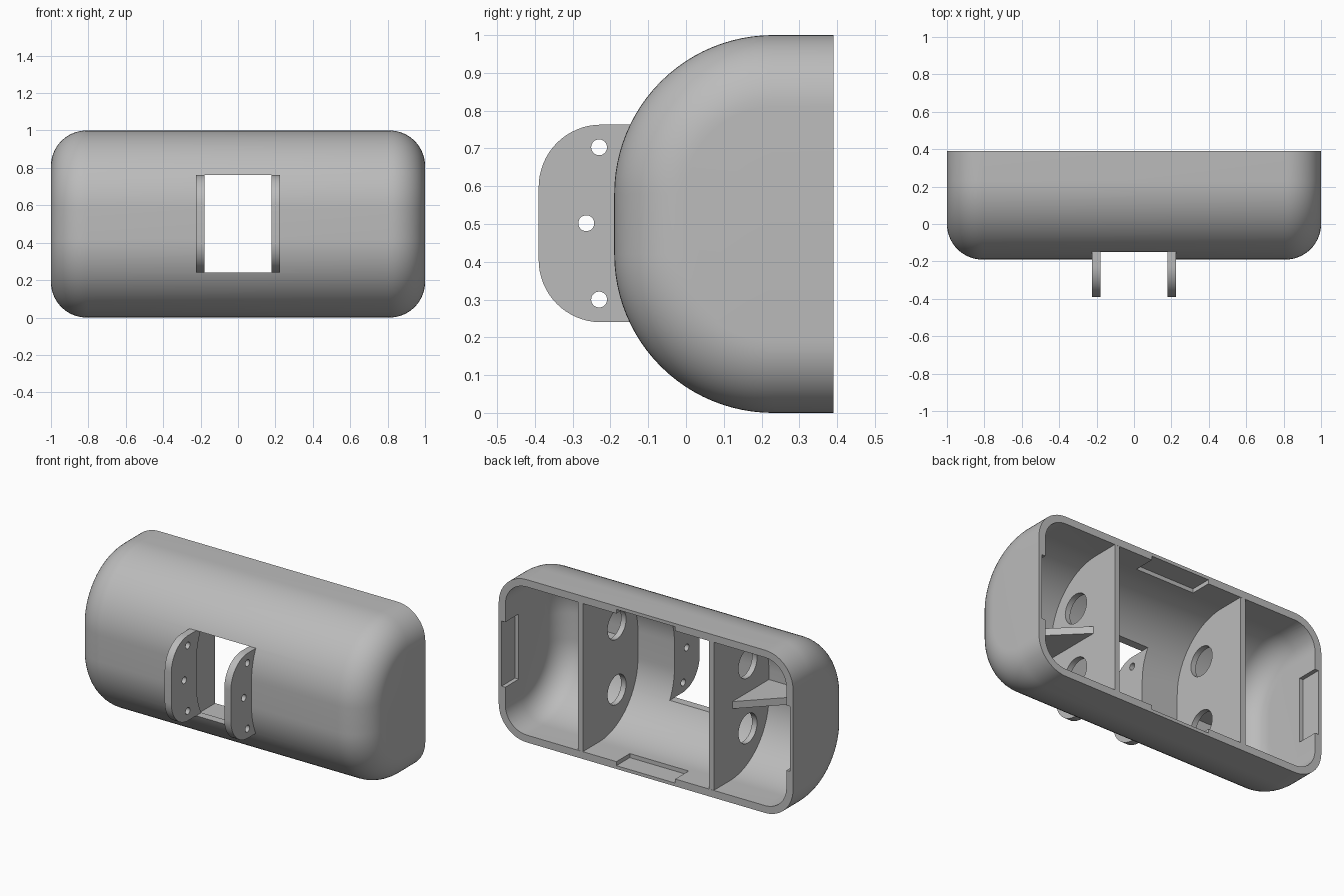
import bpy, bmesh
from math import sin, cos, pi

cube = bpy.data.objects.get("Cube")
if cube:
    bpy.data.objects.remove(cube)

BACK, WALL, ROUND, END = 0.39, 0.045, 0.42, 0.19
ARC_Y = 0.23

grey = bpy.data.materials.new("plain_grey")
grey.use_nodes = True
colour = (0.5, 0.5, 0.5, 1)
grey.diffuse_color = colour
grey.node_tree.nodes["Principled BSDF"].inputs["Base Color"].default_value = colour


def arc(cy, cz, r, start, end, n=24):
    """Points on an arc in the side plane."""
    steps = [start + (end - start) * k / n for k in range(n + 1)]
    return [(cy + r * cos(a), cz + r * sin(a)) for a in steps]


def shell_profile(inset, back):
    """D-shaped side section, open edge at the back."""
    r = ROUND - inset
    return ([(back, 1 - inset)]
            + arc(ARC_Y, 1 - ROUND, r, pi / 2, pi)
            + arc(ARC_Y, ROUND, r, pi, 1.5 * pi)
            + [(back, inset)])


def loft(name, rings):
    """Solid through matching rings of 3D points."""
    bm = bmesh.new()
    loops = [[bm.verts.new(p) for p in ring] for ring in rings]
    for a, b in zip(loops, loops[1:]):
        for i in range(len(a)):
            j = (i + 1) % len(a)
            bm.faces.new((a[i], a[j], b[j], b[i]))
    bm.faces.new(loops[0])
    bm.faces.new(loops[-1])
    bmesh.ops.recalc_face_normals(bm, faces=bm.faces)
    mesh = bpy.data.meshes.new(name)
    bm.to_mesh(mesh)
    bm.free()
    mesh.materials.append(grey)
    obj = bpy.data.objects.new(name, mesh)
    bpy.context.collection.objects.link(obj)
    return obj


def slab_x(name, outline, x0, x1):
    return loft(name, [[(x, y, z) for y, z in outline] for x in (x0, x1)])


def box(name, x0, x1, y0, y1, z0, z1):
    return slab_x(name, [(y0, z0), (y1, z0), (y1, z1), (y0, z1)], x0, x1)


def body(name, inset, back, n=14):
    """Side section swept along x with rounded ends."""
    r = END - inset
    half = [(1 - END + r * sin(a), inset + r * (1 - cos(a)))
            for a in (k * pi / 2 / n for k in range(n + 1))]
    stations = [(-x, i) for x, i in reversed(half)] + half
    return loft(name, [[(x, y, z) for y, z in shell_profile(i, back)]
                       for x, i in stations])


def cut(obj, cutters):
    for cutter in cutters:
        cutter.hide_render = True
        mod = obj.modifiers.new("cut", "BOOLEAN")
        mod.operation = "DIFFERENCE"
        mod.solver = "EXACT"
        mod.object = cutter
        bpy.context.view_layer.objects.active = obj
        bpy.ops.object.modifier_apply(modifier=mod.name)
        bpy.data.objects.remove(cutter)


def smooth(obj):
    bpy.ops.object.select_all(action="DESELECT")
    obj.select_set(True)
    bpy.context.view_layer.objects.active = obj
    bpy.ops.object.shade_smooth_by_angle(angle=0.5)


def drill(x0, x1, y, z, r):
    return slab_x("drill", arc(y, z, r, 0, 2 * pi, 32)[:-1], x0, x1)


# Hollow housing with front window and shallow catch recesses in the rim
housing = body("housing", 0, BACK)
lip, catch = WALL - 0.025, BACK - 0.13
cut(housing, [
    body("cavity", WALL, 0.6),
    box("window", -0.18, 0.18, -0.4, 0.1, 0.24, 0.763),
    box("end_catches", -1 + lip, 1 - lip, catch, 0.6, 0.3, 0.7),
    box("edge_catches", -0.2, 0.2, catch, 0.6, lip, 1 - lip),
])
smooth(housing)

for side, label in ((1, "left"), (-1, "right")):
    # Partition wall with two round openings
    partition = slab_x(label + "_partition", shell_profile(0.03, BACK - 0.001),
                       side * 0.428, side * 0.462)
    cut(partition, [drill(side * 0.35, side * 0.55, 0.06, z, 0.09)
                    for z in (0.3, 0.7)])
    smooth(partition)

    # Triangular gusset bracing the partition against the front
    corners = [(0.45, 0.222), (0.45, -0.16), (0.832, -0.16)]
    loft(label + "_gusset", [[(side * x, y, z) for x, y in corners]
                             for z in (0.478, 0.522)])

    # Mounting ear: rounded front, back edge follows the housing
    r, low, high = 0.165, 0.24, 0.763
    mid = ROUND - 0.02
    back_edge = []
    for k in range(17):
        z = low + (high - low) * k / 16
        dz = max(0, ROUND - z, z - (1 - ROUND))
        back_edge.append((ARC_Y - (mid * mid - dz * dz) ** 0.5, z))
    outline = (back_edge
               + arc(-BACK + r, high - r, r, pi / 2, pi, 16)
               + arc(-BACK + r, low + r, r, pi, 1.5 * pi, 16))
    ear = slab_x(label + "_mounting_ear", outline, side * 0.18, side * 0.225)
    cut(ear, [drill(side * 0.1, side * 0.3, y, z, 0.021)
              for y, z in ((-0.23, 0.3), (-0.264, 0.502), (-0.23, 0.703))])
    smooth(ear)
